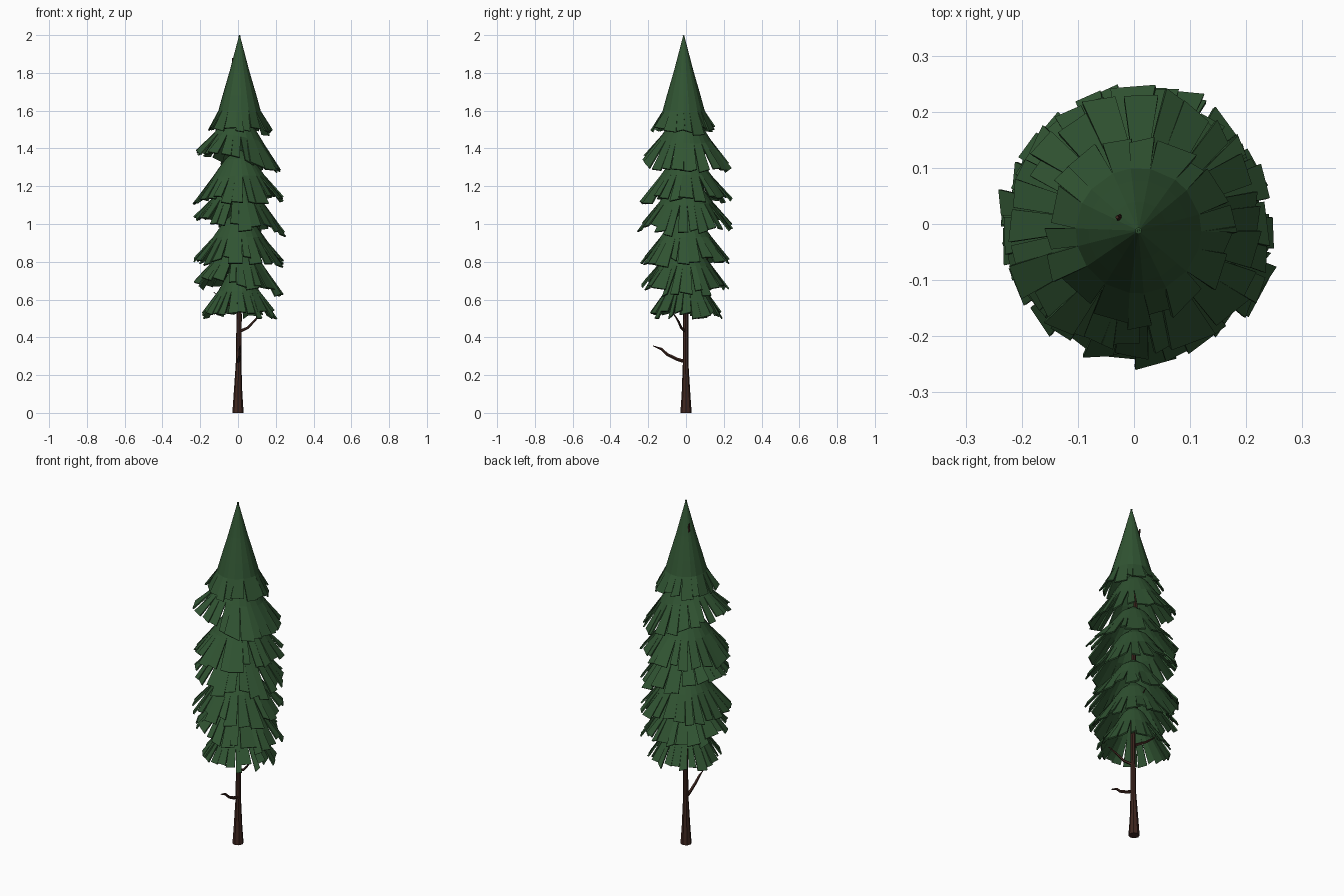
import bpy, bmesh, math, random
from mathutils import Vector

random.seed(7)
cube = bpy.data.objects.get("Cube")
if cube:
    bpy.data.objects.remove(cube, do_unlink=True)


def material(name, colour):
    m = bpy.data.materials.new(name)
    m.use_nodes = True
    m.diffuse_color = (*colour, 1)
    bsdf = next(n for n in m.node_tree.nodes if n.type == 'BSDF_PRINCIPLED')
    bsdf.inputs["Base Color"].default_value = (*colour, 1)
    bsdf.inputs["Roughness"].default_value = 0.9
    return m


needles = material("needle green", (0.03, 0.088, 0.032))
bark = material("bark brown", (0.05, 0.02, 0.014))


def add_object(name, bm, mat):
    mesh = bpy.data.meshes.new(name)
    bmesh.ops.recalc_face_normals(bm, faces=bm.faces)
    bm.to_mesh(mesh)
    bm.free()
    mesh.materials.append(mat)
    ob = bpy.data.objects.new(name, mesh)
    bpy.context.collection.objects.link(ob)
    return ob


def limb(name, path, sides):
    """Tapered faceted tube through (x, y, z, radius) points."""
    bm = bmesh.new()
    rings = []
    direction = Vector(path[-1][:3]) - Vector(path[0][:3])
    turn = Vector((0, 0, 1)).rotation_difference(direction)
    for x, y, z, r in path:
        ring = []
        for i in range(sides):
            a = math.tau * i / sides
            offset = turn @ Vector((r * math.cos(a), r * math.sin(a), 0))
            ring.append(bm.verts.new(Vector((x, y, z)) + offset))
        rings.append(ring)
    for low, high in zip(rings, rings[1:]):
        for i in range(sides):
            j = (i + 1) % sides
            bm.faces.new((low[i], low[j], high[j], high[i]))
    bm.faces.new(rings[0])
    bm.faces.new(rings[-1])
    return add_object(name, bm, bark)


def skirt(name, centre, profile, tip, tilt, strips):
    """Faceted cone whose lower part is cut into ragged hanging strips."""
    bm = bmesh.new()
    cx, cy = centre

    def point(a, r, z):
        x, y = r * math.cos(a), r * math.sin(a)
        return bm.verts.new((cx + x, cy + y, z + tilt[0] * x + tilt[1] * y))

    start = random.uniform(0, 1)
    angles = [start + math.tau * (i + random.uniform(-.25, .25)) / strips
              for i in range(strips)]
    rings = [[point(a, r, z) for a in angles] for r, z in profile]
    for high, low in zip(rings, rings[1:]):
        for i in range(strips):
            j = (i + 1) % strips
            bm.faces.new((high[i], low[i], low[j], high[j]))
    # Strips share the shoulder ring and flare out independently
    r0, z0 = profile[-1]
    for i in range(strips):
        j = (i + 1) % strips
        a, b = angles[i], angles[j] + (math.tau if j == 0 else 0)
        gap = (b - a) * random.uniform(-.06, .13)
        reach = random.uniform(.8, 1.06)
        lift = random.uniform(-.012, .012)
        skew = random.uniform(-.06, .06)
        r, z = r0 + (tip[0] - r0) * reach, z0 + (tip[1] - z0) * reach + lift
        p = point(a + gap + skew, r + random.uniform(-.01, .01), z + random.uniform(-.012, .012))
        q = point(b - gap + skew, r + random.uniform(-.01, .01), z + random.uniform(-.012, .012))
        bm.faces.new((rings[-1][i], p, q, rings[-1][j]))
    ob = add_object(name, bm, needles)
    solid = ob.modifiers.new("thickness", 'SOLIDIFY')
    solid.thickness = 0.008
    return ob


# Trunk with flared foot, its thin tip poking out near the crown
limb("trunk", [(0, 0, 0, .03), (0, 0, .1, .023), (.003, -.002, .26, .015),
               (.006, -.002, .5, .014), (.005, 0, 1, .012),
               (-.01, .005, 1.5, .011), (-.022, .01, 1.82, .009),
               (-.03, .012, 1.88, .003)], 8)

# Bare branches
limb("lower_branch", [(0, 0, .27, .01), (.006, -.05, .285, .009),
                      (.01, -.1, .31, .008), (.008, -.13, .338, .007),
                      (.012, -.175, .355, .002)], 5)
limb("upper_branch", [(.005, 0, .43, .009), (.05, -.025, .45, .007),
                      (.085, -.04, .485, .006), (.12, -.065, .525, .003)], 5)
limb("hidden_branch_a", [(0, 0, .55, .009), (-.06, .03, .58, .007),
                         (-.13, .05, .64, .002)], 5)
limb("hidden_branch_b", [(0, 0, .75, .009), (.02, .06, .78, .007),
                         (.03, .13, .83, .002)], 5)

# Pointed crown
skirt("crown", (.008, -.012),
      [(.002, 2), (.052, 1.81), (.09, 1.68), (.112, 1.6)],
      (.17, 1.495), (0, 0), 18)

# Lower tiers: tip radius, tip height, tilt
tiers = [(.235, 1.32, (-.2, -.08)), (.245, 1.12, (.03, 0)),
         (.248, .985, (-.13, 0)), (.245, .795, (0, 0)),
         (.235, .66, (-.12, -.06)), (.197, .51, (0, 0))]
for n, (r, z, tilt) in enumerate(tiers):
    profile = [(.015, z + .27), (r * .3, z + .225), (r * .56, z + .135)]
    skirt("foliage_tier_%d" % (n + 1), (.004, 0), profile, (r, z), tilt, 24)
